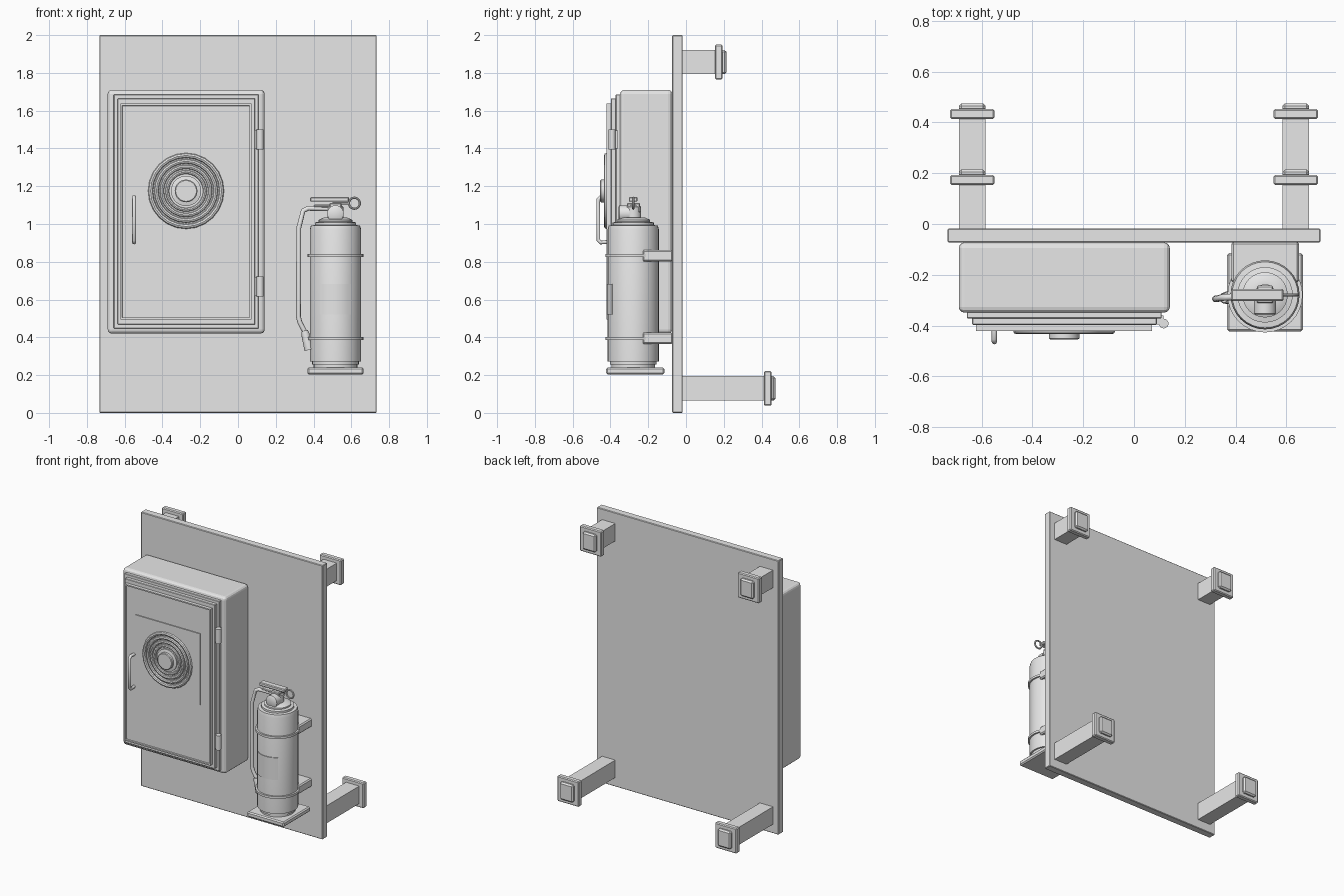
import bpy, bmesh
from math import sin, cos, pi, radians
from mathutils import Vector

cube = bpy.data.objects.get("Cube")
if cube:
    bpy.data.objects.remove(cube, do_unlink=True)

grey = bpy.data.materials.new("plain_grey")
grey.use_nodes = True
grey.diffuse_color = (0.8, 0.8, 0.8, 1)
grey.node_tree.nodes["Principled BSDF"].inputs["Base Color"].default_value = (0.8, 0.8, 0.8, 1)


def finish(name, bm, smooth=False, bevel=0, segments=1):
    bmesh.ops.recalc_face_normals(bm, faces=bm.faces)
    mesh = bpy.data.meshes.new(name)
    bm.to_mesh(mesh)
    bm.free()
    mesh.materials.append(grey)
    ob = bpy.data.objects.new(name, mesh)
    bpy.context.collection.objects.link(ob)
    if smooth:
        for p in mesh.polygons:
            p.use_smooth = True
        mesh.set_sharp_from_angle(angle=radians(35))
    if bevel:
        m = ob.modifiers.new("bevel", 'BEVEL')
        m.width, m.segments = bevel, segments
    return ob


def box(name, x, y, z, bevel=0, segments=1, recess=None):
    """Box from (low, high) ranges; recess = (border, depth) sinks its front face."""
    bm = bmesh.new()
    bmesh.ops.create_cube(bm, size=1)
    for v in bm.verts:
        v.co = [r[0] if c < 0 else r[1] for c, r in zip(v.co, (x, y, z))]
    if recess:
        bm.normal_update()
        front = [f for f in bm.faces if f.normal.y < -0.9]
        bmesh.ops.inset_region(bm, faces=front, thickness=recess[0], depth=0)
        bmesh.ops.inset_region(bm, faces=front, thickness=0.003, depth=-recess[1])
    return finish(name, bm, False, bevel, segments)


def lathe(name, centre, profile, axis=(0, 0, 1), sides=32, closed=False):
    """Spin (radius, height) points about an axis through centre."""
    bm = bmesh.new()
    turn = Vector((0, 0, 1)).rotation_difference(Vector(axis))
    rings = []
    for r, h in profile:
        rings.append([bm.verts.new(Vector(centre) + turn @ Vector(
            (r * cos(2 * pi * i / sides), r * sin(2 * pi * i / sides), h))) for i in range(sides)])
    pairs = list(zip(rings, rings[1:]))
    if closed:
        pairs.append((rings[-1], rings[0]))
    else:
        bm.faces.new(rings[0])
        bm.faces.new(rings[-1])
    for a, b in pairs:
        for i in range(sides):
            j = (i + 1) % sides
            bm.faces.new((a[i], a[j], b[j], b[i]))
    return finish(name, bm, True)


def ring(name, centre, major, minor, axis=(0, 0, 1), sides=32, steps=8):
    section = [(major + minor * cos(2 * pi * i / steps), minor * sin(2 * pi * i / steps))
               for i in range(steps)]
    return lathe(name, centre, section, axis, sides, True)


def tube(name, points, radius):
    cu = bpy.data.curves.new(name, 'CURVE')
    cu.dimensions = '3D'
    cu.bevel_depth, cu.bevel_resolution, cu.use_fill_caps = radius, 2, True
    sp = cu.splines.new('POLY')
    sp.points.add(len(points) - 1)
    for p, co in zip(sp.points, points):
        p.co = (*co, 1)
    cu.materials.append(grey)
    ob = bpy.data.objects.new(name, cu)
    bpy.context.collection.objects.link(ob)
    return ob


# Backboard and its four rear mounts
box("backboard", (-0.734, 0.734), (-0.073, -0.018), (0, 2), 0.004)
for side, cx in (("right", -0.637), ("left", 0.637)):
    for level, cz, end in (("lower", 0.13, 0.474), ("upper", 1.857, 0.214)):
        name = f"{level}_{side}_mount"
        box(name + "_arm", (cx - 0.053, cx + 0.053), (-0.02, end - 0.05), (cz - 0.064, cz + 0.064))
        box(name + "_flange", (cx - 0.087, cx + 0.087), (end - 0.061, end - 0.021),
            (cz - 0.092, cz + 0.092), 0.006)
        box(name + "_cap", (cx - 0.053, cx + 0.053), (end - 0.03, end), (cz - 0.064, cz + 0.064), 0.01)

# Cabinet with stepped door frame
box("cabinet_body", (-0.69, 0.141), (-0.349, -0.073), (0.42, 1.71), 0.022, 3)
box("cabinet_step", (-0.658, 0.109), (-0.372, -0.34), (0.446, 1.686), 0.003)
box("door_frame", (-0.637, 0.09), (-0.397, -0.36), (0.467, 1.665), 0.003)
box("door", (-0.622, 0.071), (-0.421, -0.39), (0.495, 1.637), recess=(0.013, 0.008))
box("dial_plate", (-0.534, -0.013), (-0.42, -0.412), (0.916, 1.435))

# Ringed dial on the door
hub = (-0.275, -0.414, 1.175)
lathe("dial_disc", hub, [(0.19, 0), (0.19, 0.005)], (0, -1, 0), 40)
for i, (major, minor) in enumerate(((0.188, 0.013), (0.157, 0.012), (0.128, 0.011), (0.1, 0.01))):
    ring(f"dial_ring_{i + 1}", (hub[0], -0.421, hub[2]), major, minor, (0, -1, 0), 24)
lathe("dial_knob", hub, [(0.08, 0), (0.08, 0.016), (0.06, 0.02), (0.06, 0.036), (0.055, 0.04)],
      (0, -1, 0))

# Door handle and hinges
tube("door_handle", [(-0.55, -0.412, 0.905), (-0.55, -0.452, 0.902), (-0.55, -0.464, 0.915),
                     (-0.55, -0.464, 1.13), (-0.55, -0.452, 1.143), (-0.55, -0.412, 1.14)], 0.0105)
for level, z in (("lower", 0.617), ("upper", 1.394)):
    lathe(level + "_hinge", (0.117, -0.392, z), [(0.019, 0), (0.019, 0.106)], sides=16)
    box(level + "_hinge_leaf", (0.075, 0.117), (-0.395, -0.36), (z + 0.005, z + 0.101))

# Extinguisher shelf, brackets and straps
cx, cy = 0.516, -0.279
box("bottle_shelf", (0.367, 0.665), (-0.423, -0.114), (0.203, 0.24), 0.008)
for level, z in (("lower", 0.395), ("upper", 0.832)):
    box(level + "_bracket", (cx - 0.133, cx + 0.133), (-0.23, -0.07), (z - 0.031, z + 0.031), 0.008)
    lathe(level + "_strap", (cx, cy, z), [(0.13, -0.008), (0.148, -0.008), (0.148, 0.008), (0.13, 0.008)],
          closed=True)

# Extinguisher bottle
lathe("bottle", (cx, cy, 0), [
    (0.116, 0.235), (0.116, 0.255), (0.124, 0.255), (0.124, 0.272), (0.136, 0.272),
    (0.136, 0.97), (0.13, 0.992), (0.109, 0.994), (0.109, 1.008), (0.089, 1.012),
    (0.089, 1.022), (0.06, 1.035), (0.042, 1.035), (0.042, 1.09), (0.036, 1.096)])

# Curved label on the bottle front
bm = bmesh.new()
grid = []
for i in range(9):
    a = -pi / 2 + (i / 4 - 1) * 0.63
    grid.append([bm.verts.new((cx + r * cos(a), cy + r * sin(a), z))
                 for r, z in ((0.13, 0.521), (0.141, 0.521), (0.141, 0.683), (0.13, 0.683))])
for a, b in zip(grid, grid[1:]):
    for k in range(4):
        bm.faces.new((a[k], a[k - 1], b[k - 1], b[k]))
bm.faces.new(grid[0])
bm.faces.new(grid[-1])
finish("bottle_label", bm, True)

# Valve, gauge, levers and pin
box("valve_block", (cx - 0.032, cx + 0.032), (-0.312, -0.243), (1.06, 1.112), 0.005)
lathe("gauge", (cx, -0.3, 1.055), [(0.044, 0), (0.044, 0.052), (0.036, 0.057)], (0, -1, 0), 24)
box("top_lever", (0.382, 0.588), (-0.303, -0.256), (1.118, 1.143), 0.005)
box("lower_lever", (0.4, 0.55), (-0.298, -0.261), (1.088, 1.102), 0.004)
tube("safety_pin", [(0.5, cy, 1.11), (0.59, cy, 1.11)], 0.006)
ring("pin_ring", (0.616, cy, 1.11), 0.029, 0.006, (0, 1, 0), 24)

# Hose and nozzle
tube("hose", [(0.5, -0.282, 1.08), (0.37, -0.288, 1.083), (0.345, -0.29, 1.07), (0.322, -0.295, 0.98),
              (0.32, -0.295, 0.51), (0.327, -0.294, 0.48), (0.356, -0.29, 0.425)], 0.013)
low, high = Vector((0.378, -0.289, 0.335)), Vector((0.352, -0.292, 0.435))
lathe("nozzle", high, [(0.018, 0), (0.022, 0.02), (0.027, (low - high).length)], low - high, 16)
